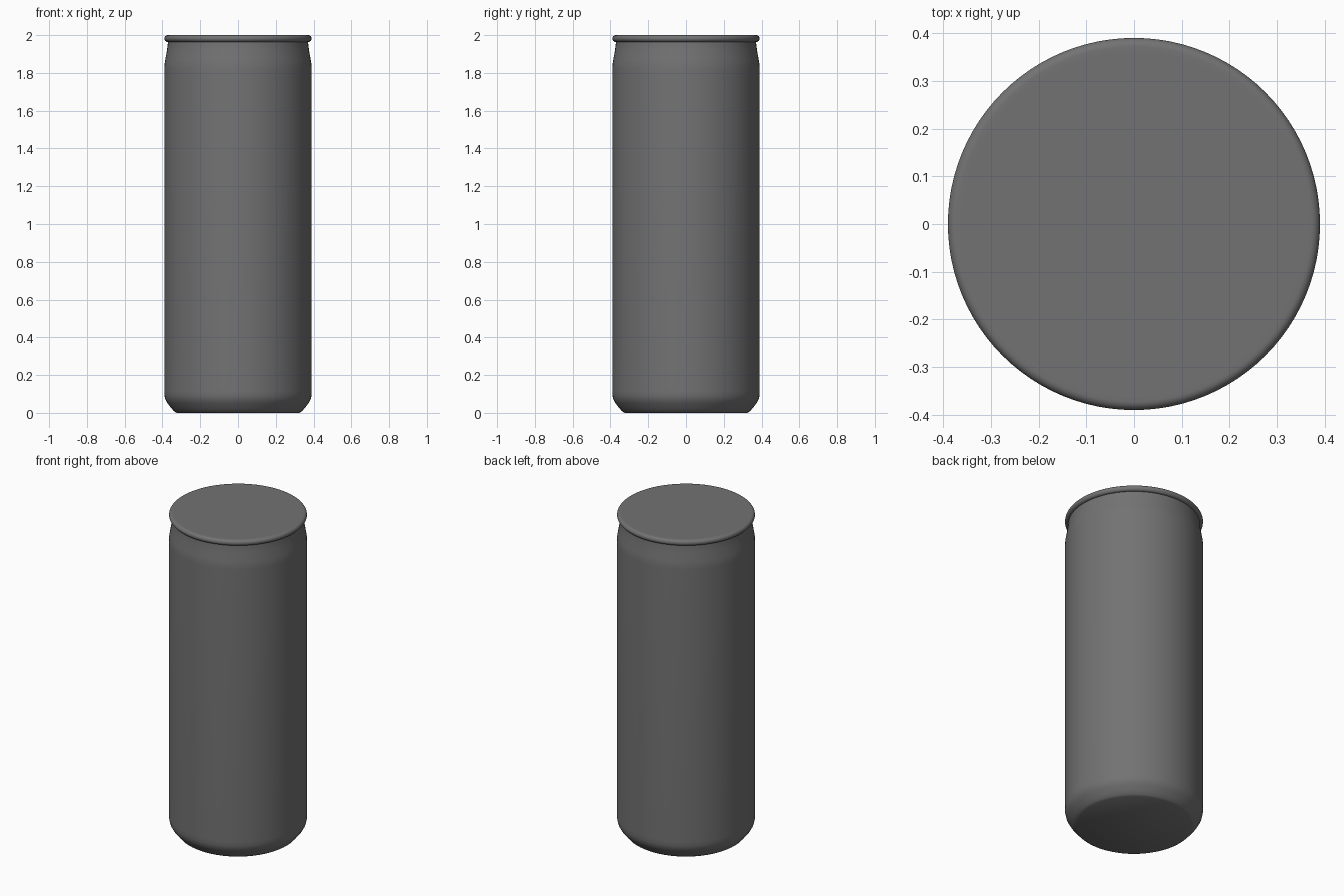
import bpy
import bmesh
import math

SIDES = 96

cube = bpy.data.objects.get("Cube")
if cube:
    bpy.data.objects.remove(cube, do_unlink=True)

grey = bpy.data.materials.new("dark_grey_metal")
grey.use_nodes = True
colour = (0.17, 0.17, 0.17, 1)
grey.diffuse_color = colour
grey.node_tree.nodes["Principled BSDF"].inputs["Base Color"].default_value = colour


def lathe(name, profile):
    """Turn a (radius, height) profile, listed bottom to top, into a closed solid."""
    bm = bmesh.new()
    rings = []
    for r, z in profile:
        angles = [2 * math.pi * i / SIDES for i in range(SIDES)]
        rings.append([bm.verts.new((r * math.cos(a), r * math.sin(a), z)) for a in angles])
    for low, high in zip(rings, rings[1:]):
        for i in range(SIDES):
            j = (i + 1) % SIDES
            bm.faces.new((low[i], low[j], high[j], high[i]))
    bm.faces.new(rings[0][::-1])
    bm.faces.new(rings[-1])
    mesh = bpy.data.meshes.new(name)
    bm.to_mesh(mesh)
    bm.free()
    mesh.materials.append(grey)
    obj = bpy.data.objects.new(name, mesh)
    bpy.context.collection.objects.link(obj)
    bpy.ops.object.select_all(action="DESELECT")
    obj.select_set(True)
    bpy.context.view_layer.objects.active = obj
    bpy.ops.object.shade_smooth_by_angle(angle=math.radians(35))
    return obj


# Can body: chamfered foot, straight wall, tapered neck
lathe("can_body", [
    (0.325, 0), (0.338, 0.008), (0.352, 0.024), (0.374, 0.052), (0.385, 0.072),
    (0.39, 0.095), (0.39, 0.12), (0.39, 1.82), (0.389, 1.845), (0.385, 1.87),
    (0.376, 1.92), (0.372, 1.95), (0.371, 1.975),
])

# Lid: flat disc with a rounded rim
rim_mid, rim_half = 1.982, 0.018
steps = [math.radians(a) for a in range(-90, 91, 15)]
rim = [(0.372 + rim_half * math.cos(a), rim_mid + rim_half * math.sin(a)) for a in steps]
lathe("can_lid", [(0.36, rim_mid - rim_half)] + rim + [(0.36, rim_mid + rim_half)])
